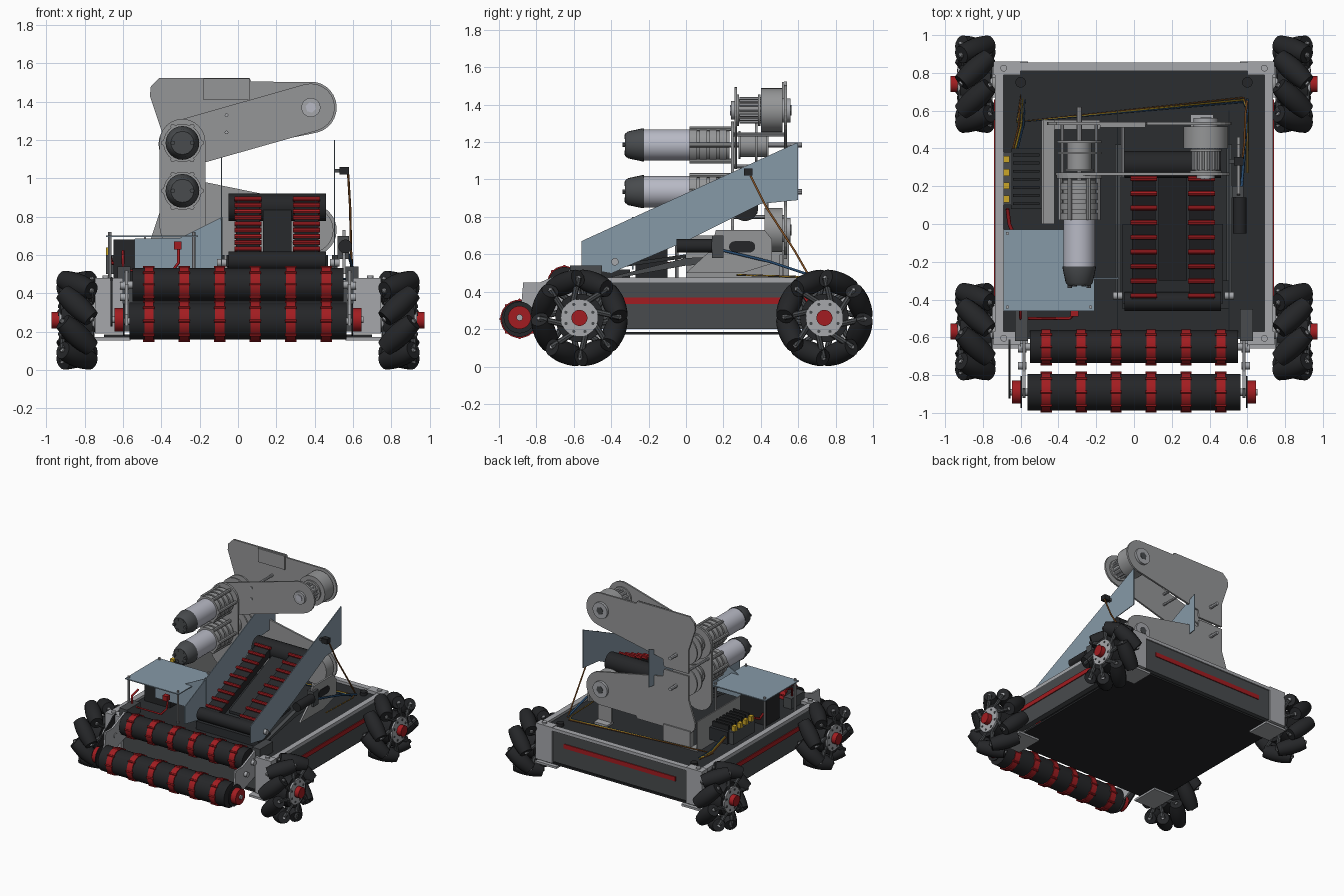
import bpy, bmesh
from math import sin, cos, pi, radians, sqrt, atan2
from mathutils import Vector

if "Cube" in bpy.data.objects:
    bpy.data.objects.remove(bpy.data.objects["Cube"])

def mat(name, r, g, b):
    m = bpy.data.materials.new(name)
    m.diffuse_color = (r, g, b, 1)
    m.use_nodes = True
    m.node_tree.nodes["Principled BSDF"].inputs["Base Color"].default_value = m.diffuse_color
    return m

BLACK = mat("black", .018, .019, .021)
DARK = mat("dark", .024, .027, .03)
PANEL = mat("panel", .065, .07, .075)
GREY = mat("grey", .3, .305, .31)
LIGHT = mat("light", .38, .39, .41)
SILVER = mat("silver", .48, .49, .56)
BLUE = mat("blue_grey", .24, .32, .39)
RED = mat("red", .36, .012, .015)
YELLOW = mat("yellow", .6, .38, .02)
ORANGE = mat("orange", .25, .09, .02)
NAVY = mat("navy", .02, .07, .16)

def finish(name, bm, m, smooth=False):
    bmesh.ops.recalc_face_normals(bm, faces=bm.faces)
    if smooth:
        for f in bm.faces:
            f.smooth = True
        for e in bm.edges:
            e.smooth = e.calc_face_angle(0) < .65
    me = bpy.data.meshes.new(name)
    bm.to_mesh(me)
    bm.free()
    me.materials.append(m)
    o = bpy.data.objects.new(name, me)
    bpy.context.collection.objects.link(o)
    return o

def prism(name, pts, axis, a, b, m):
    """Extrude a 2D profile along x (y,z), y (x,z) or z (x,y)."""
    put = {'x': lambda p, t: (t, p[0], p[1]), 'y': lambda p, t: (p[0], t, p[1]),
           'z': lambda p, t: (p[0], p[1], t)}[axis]
    bm = bmesh.new()
    lo = [bm.verts.new(put(p, a)) for p in pts]
    hi = [bm.verts.new(put(p, b)) for p in pts]
    bm.faces.new(lo)
    bm.faces.new(hi[::-1])
    for i in range(len(pts)):
        j = (i + 1) % len(pts)
        bm.faces.new((lo[i], lo[j], hi[j], hi[i]))
    return finish(name, bm, m)

def box(name, x0, x1, y0, y1, z0, z1, m):
    return prism(name, [(x0, y0), (x1, y0), (x1, y1), (x0, y1)], 'z', z0, z1, m)

def lathe(name, o, d, prof, m, seg=24):
    """Revolve (distance, radius) pairs about the axis d through o, with end caps."""
    o, d = Vector(o), Vector(d).normalized()
    u = d.orthogonal().normalized()
    v = d.cross(u)
    bm = bmesh.new()
    rings = [[bm.verts.new(o + d * s + (u * cos(2 * pi * i / seg) + v * sin(2 * pi * i / seg)) * r)
              for i in range(seg)] for s, r in prof]
    for A, B in zip(rings, rings[1:]):
        for i in range(seg):
            j = (i + 1) % seg
            bm.faces.new((A[i], A[j], B[j], B[i]))
    bm.faces.new(rings[0])
    bm.faces.new(rings[-1])
    return finish(name, bm, m, True)

def rod(name, p, q, r, m, seg=20):
    d = Vector(q) - Vector(p)
    return lathe(name, p, d, [(0, r), (d.length, r)], m, seg)

def wire(name, pts, m, r=.005):
    cu = bpy.data.curves.new(name, 'CURVE')
    cu.dimensions, cu.bevel_depth, cu.bevel_resolution = '3D', r, 1
    sp = cu.splines.new('POLY')
    sp.points.add(len(pts) - 1)
    for p, c in zip(sp.points, pts):
        p.co = (*c, 1)
    cu.materials.append(m)
    bpy.context.collection.objects.link(bpy.data.objects.new(name, cu))

def arc(c, r, a0, a1, n=12):
    return [(c[0] + r * cos(radians(a0 + (a1 - a0) * i / n)), c[1] + r * sin(radians(a0 + (a1 - a0) * i / n)))
            for i in range(n + 1)]

def capsule(c0, c1, r):
    a = atan2(c1[1] - c0[1], c1[0] - c0[0]) * 180 / pi
    return arc(c1, r, a - 90, a + 90) + arc(c0, r, a + 90, a + 270)

# mecanum wheels
N, R, C = 8, .26, .2
for sx in (-1, 1):
    for sy, wy in ((-1, -.57), (1, .74)):
        X = lambda t: (sx * t, wy, .26)
        prof = [(s, R - sqrt(C * C + s * s / 2)) for s in (-.105, -.07, -.035, 0, .035, .07, .105)]
        for i in range(N):
            a = 2 * pi * (i + .5) / N
            c = Vector((sx * .84, wy + C * cos(a), .26 + C * sin(a)))
            d = Vector((1, -sx * sy * sin(a), sx * sy * cos(a))).normalized()
            lathe("wheel_roller", c, d, prof, BLACK, 16)
            rod("roller_pin", c - d * .115, c + d * .115, .012, LIGHT, 8)
            for t in (.765, .915):
                k = c + d * (.11 if (t > .84) == (sx > 0) else -.11)
                rod("roller_arm", (sx * t, wy + .09 * cos(a), .26 + .09 * sin(a)), (sx * t, k.y, k.z), .016, PANEL, 8)
        for t in (.75, .92):
            rod("wheel_plate", X(t), X(t + .014), .1, LIGHT, 32)
        rod("wheel_core", X(.76), X(.92), .13, BLACK)
        rod("wheel_cap", X(.92), X(.972), .043, RED)
        rod("axle", X(.6), X(.76), .04, GREY)
        for i in range(8):
            a = pi * (i + .5) / 4
            y, z = wy + .078 * cos(a), .26 + .078 * sin(a)
            rod("wheel_bolt", (sx * .92, y, z), (sx * .938, y, z), .009, PANEL, 8)

# chassis
box("floor_plate", -.7, .7, -.6, .83, .17, .185, BLACK)
box("deck", -.7, .7, -.6, .81, .43, .455, DARK)
for s in (-1, 1):
    a, b = sorted((s * .69, s * .735))
    box("side_panel", a, b, -.6, .83, .2, .45, PANEL)
    box("side_rim", a, b, -.62, .85, .45, .475, LIGHT)
    a, b = sorted((s * .73, s * .742))
    box("side_red_strip", a, b, -.42, .66, .335, .37, RED)
    for y0, y1 in ((-.64, -.57), (.79, .86)):
        a, b = sorted((s * .6, s * .745))
        box("corner_bracket", a, b, y0, y1, .19, .48, LIGHT)
        a, b = sorted((s * .56, s * .75))
        box("corner_foot", a, b, y0 - (.12 if y0 > 0 else .02), y1 + (.0 if y0 > 0 else .14), .155, .172, LIGHT)
        rod("deck_bolt", (s * .69, (y0 + y1) / 2, .47), (s * .69, (y0 + y1) / 2, .492), .018, LIGHT, 10)
    rod("deck_standoff", (s * .6, .75, .45), (s * .6, .75, .48), .028, BLACK)
for y0, y1 in ((.81, .845), (-.61, -.575)):
    box("end_panel", -.69, .69, y0, y1, .2, .45, PANEL)
box("rear_rim", -.73, .73, .81, .855, .45, .475, LIGHT)
box("rear_red_strip", -.5, .5, .84, .852, .335, .37, RED)

# intake rollers, rings and side arms
for cy, cz, r, w in ((-.89, .255, .097, .565), (-.65, .445, .087, .55)):
    rod("intake_roller", (-w, cy, cz), (w, cy, cz), r, BLACK, 28)
    rod("intake_shaft", (-.6, cy, cz), (.6, cy, cz), .02, LIGHT, 12)
    for i in range(6):
        x = -.465 + .185 * i
        rod("intake_ring", (x - .024, cy, cz), (x + .024, cy, cz), r + .006, RED, 20)
        for k in range(8):
            y, z = cy + (r + .004) * cos(k * pi / 4), cz + (r + .004) * sin(k * pi / 4)
            rod("ring_nub", (x - .03, y, z), (x + .03, y, z), .008, RED, 6)
for s in (-1, 1):
    prism("intake_arm", [(-.92, .23), (-.86, .23), (-.6, .32), (-.56, .46), (-.62, .52), (-.78, .45), (-.87, .45), (-.88, .34), (-.92, .29)],
          'x', s * .575, s * .59, LIGHT)
    rod("intake_pulley", (s * .595, -.89, .262), (s * .645, -.89, .262), .062, RED, 20)
    rod("intake_flange", (s * .592, -.89, .262), (s * .6, -.89, .262), .085, BLACK, 24)
    rod("pulley_bolt", (s * .64, -.89, .262), (s * .655, -.89, .262), .018, LIGHT, 10)
    for y, z in ((-.66, .44), (-.75, .38)):
        rod("arm_bolt", (s * .57, y, z), (s * .615, y, z), .02, LIGHT, 10)
    box("arm_mount", *sorted((s * .56, s * .63)), -.62, -.45, .45, .54, PANEL)
prism("belt_guard", capsule((-.89, .262), (-.63, .45), .035), 'x', -.665, -.655, BLACK)

# conveyor ramp
rod("ramp_low_roller", (-.05, -.41, .57), (.46, -.41, .57), .05, BLACK)
rod("ramp_top_roller", (-.05, .315, .85), (.46, .315, .85), .072, BLACK)
prism("ramp_tray", [(-.42, .54), (.0, .6), (.0, .58), (-.42, .52)], 'x', -.06, .47, DARK)
for x0, x1 in ((-.01, .115), (.295, .42)):
    prism("ramp_belt", [(-.42, .61), (.26, .895), (.28, .84), (-.4, .55)], 'x', x0, x1, BLACK)
    for i in range(9):
        y = .24 - .0775 * i
        rod("belt_slat", (x0 - .008, y, .42 * y + .792), (x1 + .008, y, .42 * y + .792), .013, RED, 8)
prism("ramp_spine", [(-.3, .6), (.26, .84), (.28, .82), (-.3, .58)], 'x', .13, .28, DARK)
for x in (-.09, .5):
    prism("ramp_side", [(-.56, .53), (-.56, .67), (.6, 1.2), (.6, .89), (.4, .87), (0, .67), (-.4, .5)],
          'x', x, x + .006, BLUE)
    prism("ramp_rail", [(-.4, .48), (0, .58), (.42, .6), (.42, .56), (0, .54), (-.38, .47)], 'x', x - .01, x + .02, PANEL)
    rod("rail_pin", (x - .02, -.38, .56), (x + .03, -.38, .56), .02, LIGHT, 12)
box("ramp_foot", -.06, .5, -.45, -.3, .45, .52, DARK)

# left guide sheet and electronics cover
prism("guide_sheet", [(-.54, .52), (-.54, .685), (-.3, .69), (-.08, .8), (-.08, .52)], 'y', -.29, -.282, BLUE)
box("cover_plate", -.69, -.21, -.46, -.03, .695, .703, BLUE)
for x in (-.67, -.23):
    for y in (-.44, -.05):
        rod("cover_post", (x, y, .45), (x, y, .72), .009, LIGHT, 8)
box("battery", -.65, -.42, -.27, -.1, .46, .68, BLACK)
box("controller", -.65, -.49, .08, .4, .5, .6, DARK)
for i in range(7):
    box("controller_fin", -.64, -.5, .1 + .043 * i, .115 + .043 * i, .6, .64, BLACK)
for i in range(4):
    box("connector", -.69, -.66, .115 + .07 * i, .15 + .07 * i, .6, .64, YELLOW)
box("connector_tray", -.69, -.65, .1, .38, .5, .6, PANEL)
wire("red_lead", [(-.6, -.42, .62), (-.6, -.5, .6), (-.6, -.5, .52), (-.34, -.5, .52), (-.31, -.47, .56), (-.31, -.45, .66)], RED, .008)
box("red_plug", -.335, -.295, -.49, -.45, .63, .67, RED)
wire("red_battery_lead", [(-.67, .08, .6), (-.66, .0, .56), (-.62, -.1, .55)], RED, .01)
for i, m in enumerate((ORANGE, YELLOW, NAVY)):
    d = .012 * i
    wire("deck_cable", [(-.64 + d, .4, .56), (-.61 + d, .52, .48), (-.6 + d, .68 - d, .475), (-.62, .54, .475),
                        (.58, .67 - d, .475), (.6, .6, .48), (.6, .27, .49)], m)

# tower plates
U = (.38, 1.37)
upper = [(-.18, 1.06), (-.4, 1.06), (-.4, 1.25), (-.46, 1.43), (-.455, 1.48), (-.41, 1.525), (.06, 1.525), (.07, 1.505)]
upper += arc(U, .135, 80, -75) + [(-.17, 1.12)]
prism("upper_rear_plate", upper, 'y', .525, .54, GREY)
prism("lower_rear_plate", [(x, 2.1 - z) for x, z in upper], 'y', .525, .54, GREY)
prism("upper_front_link", capsule((-.29, 1.18), U, .125), 'y', .258, .272, GREY)
prism("front_spine", capsule((-.29, .75), (-.29, 1.19), .12), 'y', .24, .256, GREY)
box("stiffener", -.18, .06, .512, .525, 1.41, 1.52, GREY)
box("tower_channel", -.49, -.48, 0, .55, .455, .7, GREY)
box("tower_channel_base", -.49, -.42, 0, .55, .455, .47, GREY)
box("tower_base", -.42, -.18, .5, .55, .455, .6, GREY)
box("tower_foot", .3, .42, .5, .58, .455, .47, LIGHT)
box("tower_foot_web", .3, .42, .512, .524, .455, .62, GREY)

# tower rollers and pulleys
for z, y0 in ((1.37, .4), (.73, .42)):
    rod("drum", (.38, y0, z), (.38, .515, z), .118, GREY, 32)
    rod("drum_collar", (.38, .51, z), (.38, .56, z), .065, LIGHT)
    rod("drum_bore", (.38, .55, z), (.38, .563, z), .03, PANEL, 6)
rod("drum_pulley", (.38, .28, 1.37), (.38, .4, 1.37), .06, GREY)
for i in range(14):
    a = 2 * pi * i / 14
    x, z = .38 + .064 * cos(a), 1.37 + .064 * sin(a)
    rod("pulley_tooth", (x, .285, z), (x, .4, z), .008, LIGHT, 6)
for y in (.272, .385):
    rod("pulley_flange", (.38, y, 1.37), (.38, y + .012, 1.37), .085, GREY)
rod("pulley_collar", (.38, .24, 1.37), (.38, .27, 1.37), .05, LIGHT)
rod("pulley_bore", (.38, .236, 1.37), (.38, .245, 1.37), .028, SILVER, 6)

# motors with gearboxes
for z in (1.185, .935):
    P = (-.29, 0, z)
    lathe("motor_cap", P, (0, 1, 0), [(-.325, .06), (-.31, .072), (-.235, .088), (-.225, .088)], PANEL)
    rod("motor_can", (-.29, -.225, z), (-.29, .02, z), .084, SILVER, 28)
    lathe("gearbox", P, (0, 1, 0), [p for i in range(4) for p in ((.02 + .053 * i, .1), (.058 + .053 * i, .1),
          (.058 + .053 * i, .088), (.073 + .053 * i, .088))], GREY, 20)
    rod("motor_pulley", (-.29, .29, z), (-.29, .43, z), .065, GREY)
    for y in (.28, .37, .43):
        rod("motor_flange", (-.29, y, z), (-.29, y + .012, z), .075 if y < .37 else .118, GREY, 28)
    rod("motor_shaft", (-.29, .2, z), (-.29, .62, z), .014, LIGHT, 8)
    for i in range(6):
        a = pi * i / 3
        x, w = -.29 + .1 * cos(a), z + .1 * sin(a)
        rod("gearbox_bolt", (x, .02, w), (x, .24, w), .013, GREY, 8)
        x, w = -.29 + .05 * cos(a), z + .05 * sin(a)
        rod("cap_terminal", (x, -.34 if i % 3 == 0 else -.33, w), (x, -.3, w), .012, PANEL, 8)
for x, z in ((-.06, 1.24), (-.06, 1.33), (-.38, 1.07), (-.2, .8)):
    rod("standoff", (x, .25, z), (x, .53, z), .01, LIGHT, 8)

# right side drive, bracket and sensor
prism("drive_bracket", [(.0, .5), (.13, .62), (.16, .73), (.42, .73), (.46, .68), (.46, .55), (.3, .5)], 'x', .545, .56, GREY)
prism("bracket_slot", capsule((.26, .64), (.34, .64), .03), 'x', .558, .564, BLACK)
rod("drive_motor", (.56, -.05, .645), (.56, .14, .645), .036, BLACK)
box("drive_gearcase", .52, .58, .14, .2, .58, .7, PANEL)
box("sensor", .53, .58, .31, .355, 1.02, 1.06, BLACK)
box("sensor_arm", .5, .535, .32, .345, 1.03, 1.05, PANEL)
wire("sensor_cable", [(.575, .345, 1.02), (.585, .43, .85), (.59, .58, .62), (.6, .66, .48)], ORANGE, .006)
wire("drive_cable", [(.57, .2, .62), (.59, .45, .56), (.6, .66, .49)], NAVY, .008)
